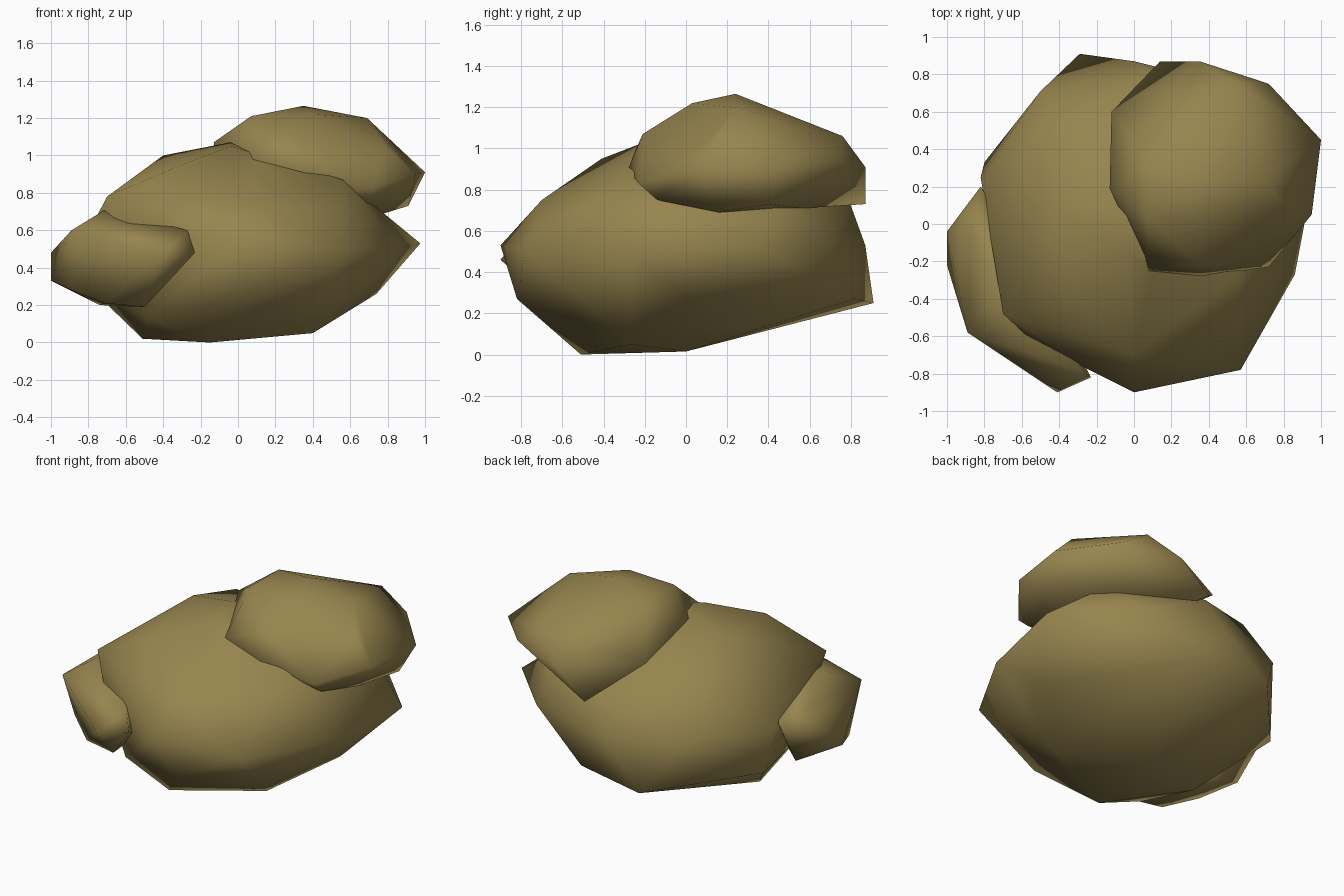
import bpy
import bmesh

# Remove the default cube only
default_cube = bpy.data.objects.get("Cube")
if default_cube:
    bpy.data.objects.remove(default_cube, do_unlink=True)


def make_material(name, colour):
    """One flat colour for both viewport and render."""
    material = bpy.data.materials.new(name)
    material.use_nodes = True
    material.diffuse_color = colour
    shader = next(node for node in material.node_tree.nodes
                  if node.type == "BSDF_PRINCIPLED")
    shader.inputs["Base Color"].default_value = colour
    shader.inputs["Roughness"].default_value = 0.9
    return material


def make_boulder(name, material, **bands):
    """Wrap a low-poly skin around the corners of each height band."""
    mesh = bpy.data.meshes.new(name)
    bm = bmesh.new()
    for corners in bands.values():
        for corner in corners:
            bm.verts.new(corner)
    bmesh.ops.convex_hull(bm, input=list(bm.verts))

    # Drop any corner that ended up inside the skin
    loose = [vert for vert in bm.verts if not vert.link_faces]
    bmesh.ops.delete(bm, geom=loose, context="VERTS")
    bmesh.ops.recalc_face_normals(bm, faces=list(bm.faces))

    # Rounded shading over the faceted outline
    for face in bm.faces:
        face.smooth = True
    bm.to_mesh(mesh)
    bm.free()
    mesh.materials.append(material)
    boulder = bpy.data.objects.new(name, mesh)
    bpy.context.scene.collection.objects.link(boulder)
    return boulder


stone = make_material("ochre stone", (0.31, 0.235, 0.078, 1.0))

# Main boulder: wide waist, flat foot, back edge lifted off the ground
make_boulder(
    "main_boulder", stone,
    foot=[(-.51, -.05, .02), (-.15, -.51, 0), (-.1, 0, .015),
          (.4, -.27, .05)],
    skirt=[(-.48, -.5, .13), (.1, -.82, .27), (.74, .02, .26),
           (.2, .82, .27), (-.29, .91, .25), (-.8, .33, .3)],
    waist=[(0, -.9, .53), (.57, -.78, .5), (.86, -.27, .5),
           (.975, .34, .53), (.6, .72, .53), (0, .87, .53),
           (-.5, .71, .57), (-.82, .25, .55), (-.56, -.61, .61),
           (-.26, -.77, .58)],
    shoulder=[(-.7, -.48, .78), (0, -.7, .75), (.56, -.27, .87),
              (.6, .5, .8), (.1, .79, .75), (-.4, .55, .87)],
    crown=[(-.3, -.41, .95), (-.4, .1, 1), (-.04, -.15, 1.05),
           (-.04, .05, 1.07), (.1, -.25, .975)],
)

# Upper boulder: overhangs the back of the main one
make_boulder(
    "upper_boulder", stone,
    underside=[(.78, .16, .69), (.91, .4, .73), (.6, .57, .71),
               (.14, .87, .73), (.3, .1, .7), (.72, -.14, .75),
               (.4, -.14, .75)],
    waist=[(.08, -.25, .98), (.36, -.28, .9), (.72, -.23, .83),
           (.95, .05, .9), (1, .45, .91), (.72, .75, .94),
           (.35, .87, .91), (-.12, .6, .95)],
    shoulder=[(-.13, .19, 1.07), (.35, -.21, 1.07), (.53, .76, 1.06),
              (.8, .1, 1.03)],
    crown=[(.07, .03, 1.21), (.07, .33, 1.21), (.4, .03, 1.22),
           (.35, .24, 1.265), (.69, .24, 1.2)],
)

# Side boulder: small stone leaning on the front corner
make_boulder(
    "side_boulder", stone,
    underside=[(-.74, -.1, .2), (-.71, -.58, .21), (-.5, -.6, .19),
               (-.5, -.3, .22)],
    waist=[(-.82, .2, .59), (-1, -.04, .48), (-1, -.22, .33),
           (-.89, -.45, .28), (-.41, -.9, .46), (-.23, -.82, .48)],
    crown=[(-.89, -.58, .6), (-.71, -.35, .71), (-.87, -.05, .61),
           (-.27, -.79, .6), (-.56, -.6, .62)],
)
